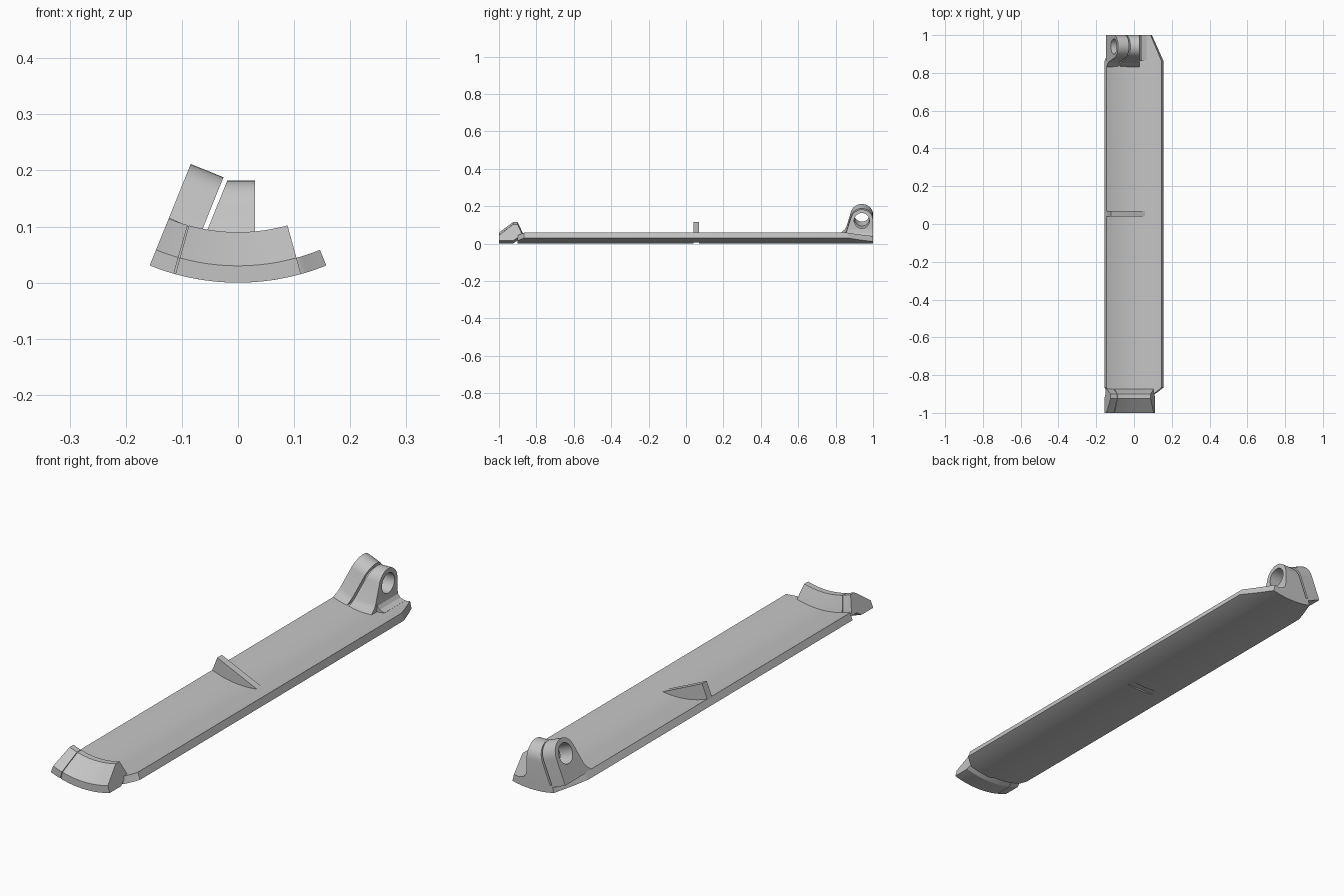
import bpy, bmesh, math
from mathutils import Vector, Matrix

cube = bpy.data.objects.get("Cube")
if cube:
    bpy.data.objects.remove(cube, do_unlink=True)

R = 0.42          # outer radius of the curved cross-section
T = 0.03          # shell thickness
EDGE = 22         # half angle of the shell in degrees

grey = bpy.data.materials.new("plain_grey")
grey.use_nodes = True
grey.diffuse_color = (0.55, 0.55, 0.55, 1)
grey.node_tree.nodes["Principled BSDF"].inputs["Base Color"].default_value = (0.55, 0.55, 0.55, 1)


def polar(angle, h, y):
    """Point at an angle round the shell, h above its outer skin."""
    a = math.radians(angle)
    return Vector(((R - h) * math.sin(a), y, R - (R - h) * math.cos(a)))


def loft(name, rings):
    """Skin closed rings of points and cap both ends."""
    bm = bmesh.new()
    rows = [[bm.verts.new(p) for p in ring] for ring in rings]
    n = len(rows[0])
    for a, b in zip(rows, rows[1:]):
        for i in range(n):
            j = (i + 1) % n
            bm.faces.new((a[i], a[j], b[j], b[i]))
    bm.faces.new(rows[0])
    bm.faces.new(rows[-1])
    bmesh.ops.recalc_face_normals(bm, faces=bm.faces)
    mesh = bpy.data.meshes.new(name)
    bm.to_mesh(mesh)
    bm.free()
    mesh.materials.append(grey)
    ob = bpy.data.objects.new(name, mesh)
    bpy.context.collection.objects.link(ob)
    return ob


def sweep(name, a0, a1, profile, steps=24):
    """Sweep a (y, h) profile, given as a function of angle, round the shell."""
    angles = [a0 + (a1 - a0) * i / steps for i in range(steps + 1)]
    return loft(name, [[polar(a, h, y) for y, h in profile(a)] for a in angles])


def activate(ob):
    bpy.ops.object.select_all(action='DESELECT')
    ob.select_set(True)
    bpy.context.view_layer.objects.active = ob


def cut(ob, cutter):
    cutter.hide_render = True
    mod = ob.modifiers.new("cut", 'BOOLEAN')
    mod.operation = 'DIFFERENCE'
    mod.solver = 'EXACT'
    mod.object = cutter
    activate(ob)
    bpy.ops.object.modifier_apply(modifier=mod.name)
    bpy.data.objects.remove(cutter, do_unlink=True)


# Curved shell with clipped corners
def shell_profile(a):
    back = 1 - 0.14 * max(0, abs(a) - 13) / 9
    if a > 0:
        front = -0.9 + 0.035 * max(0, a - 15.5) / 6.5
    else:
        front = -0.89 + 0.025 * max(0, -a - 19) / 3
    return [(front, 0), (front, T), (back, T), (back, 0)]


shell = sweep("curved_shell", -EDGE, EDGE, shell_profile, 44)
# Shallow slot under the rib
ys = (0.04, 0.07)
cut(shell, loft("slot_cutter", [[(-0.2, y, -0.1), (0.2, y, -0.1), (0.2, y, 0.006), (-0.2, y, 0.006)]
                                for y in ys]))

# Front foot: wide section and narrow side section with a notch beneath
foot = [(-1, 0), (-1, T), (-0.925, 0.09), (-0.9, 0.09), (-0.875, T + 0.003),
        (-0.87, 0.015), (-0.9, 0.017), (-0.925, 0)]
sweep("front_foot", -15.4, 15.5, lambda a: foot)
sweep("front_foot_side", -EDGE, -15.8, lambda a: foot, 6)

# Tapered cross rib
arc = [(-EDGE + 31.6 * i / 16, 0.025) for i in range(17)]
loft("cross_rib", [[polar(a, h, y) for a, h in [(-EDGE, 0.092)] + arc] for y in ys])


# Rear lugs: arched plates with a pin hole
def lug(name, centre, left, right, tilt):
    cy, rad = 0.94, 0.06
    pts = [(0.83, 0.027), (0.835, 0.037), (0.848, 0.048), (0.858, 0.065)]
    pts += [(cy + rad * math.cos(t), centre + rad * math.sin(t))
            for t in (math.radians(160 - 10 * i) for i in range(17))]
    pts += [(1, 0.027)]
    turn = Matrix.Translation((0, 0, R)) @ Matrix.Rotation(math.radians(tilt), 4, 'Y')
    ob = loft(name, [[turn @ Vector((side(h), y, h - R)) for y, h in pts] for side in (left, right)])
    hole = [(cy + 0.041 * math.cos(t), centre + 0.041 * math.sin(t))
            for t in (math.tau * i / 40 for i in range(40))]
    cut(ob, loft("hole_cutter", [[turn @ Vector((x, y, h - R)) for y, h in hole] for x in (-0.3, 0.3)]))


slope = math.tan(math.radians(EDGE))
lug("rear_lug_tilted", 0.135, lambda h: 0, lambda h: 0.063, EDGE)
lug("rear_lug_upright", 0.122, lambda h: -0.019 - (0.182 - h) * slope, lambda h: 0.03, 0)

# Curved fillet between the upright lug and the shell
fillet = [(0.02, 0.02), (0.02, 0.075), (0.03, 0.075), (0.033, 0.056),
          (0.043, 0.043), (0.065, 0.036), (0.065, 0.025)]
loft("lug_fillet", [[(x, y, z) for x, z in fillet] for y in (0.865, 1)])

for ob in bpy.context.collection.objects:
    if ob.type == 'MESH':
        activate(ob)
        bpy.ops.object.shade_smooth_by_angle(angle=math.radians(28))
